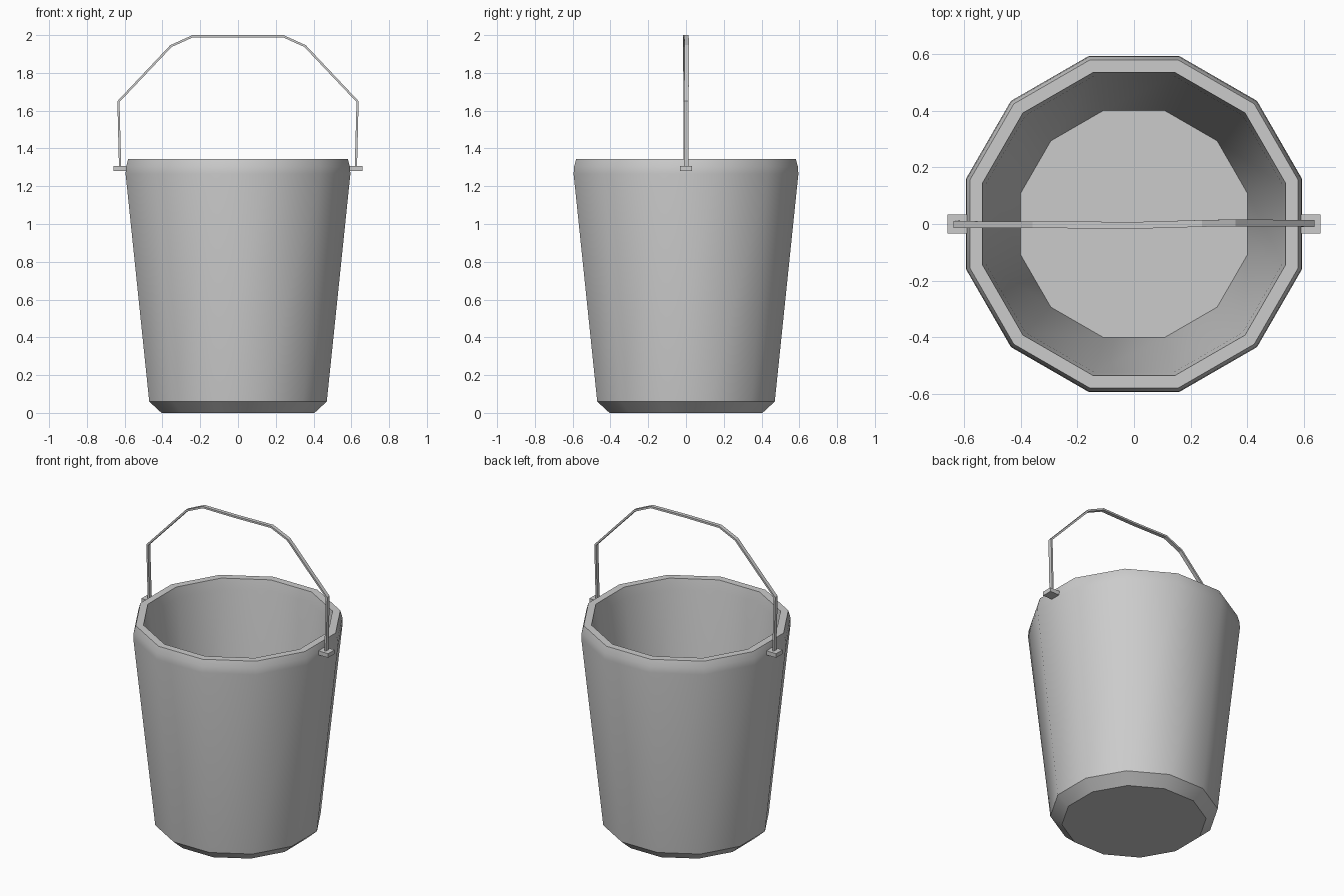
import bpy, bmesh
from math import cos, sin, radians
from mathutils import Vector

if "Cube" in bpy.data.objects:
    bpy.data.objects.remove(bpy.data.objects["Cube"])


def finish(name, bm, smooth=None):
    bmesh.ops.recalc_face_normals(bm, faces=bm.faces[:])
    mesh = bpy.data.meshes.new(name)
    bm.to_mesh(mesh)
    bm.free()
    obj = bpy.data.objects.new(name, mesh)
    bpy.context.collection.objects.link(obj)
    if smooth:
        bpy.ops.object.select_all(action='DESELECT')
        obj.select_set(True)
        bpy.context.view_layer.objects.active = obj
        bpy.ops.object.shade_smooth_by_angle(angle=radians(smooth))
    return obj


def loft(bm, rings):
    """Join vertex rings of equal size and cap both ends."""
    rings = [[bm.verts.new(p) for p in ring] for ring in rings]
    n = len(rings[0])
    for a, b in zip(rings, rings[1:]):
        for i in range(n):
            j = (i + 1) % n
            bm.faces.new((a[i], a[j], b[j], b[i]))
    bm.faces.new(rings[0])
    bm.faces.new(rings[-1])


# Bucket: 12-sided shell, profile runs up the outside and down the inside.
# Half-widths are measured across the flats.
profile = [(0.405, 0), (0.47, 0.06), (0.595, 1.265), (0.592, 1.305), (0.581, 1.345),
           (0.537, 1.345), (0.525, 1.28), (0.402, 0.06)]
bm = bmesh.new()
loft(bm, [[(h / cos(radians(15)) * cos(radians(15 + 30 * k)),
            h / cos(radians(15)) * sin(radians(15 + 30 * k)), z) for k in range(12)]
          for h, z in profile])
finish("bucket", bm, 35)

# Handle: thin bent strap swept along an angular path
path = [Vector(p) for p in [(-0.624, 0, 1.295), (-0.633, -0.002, 1.648), (-0.355, -0.003, 1.942),
                            (-0.24, -0.003, 1.994), (0, -0.005, 1.994), (0.24, 0.002, 1.994),
                            (0.355, 0.004, 1.942), (0.633, 0.002, 1.648), (0.624, 0.001, 1.295)]]
rings = []
for i, p in enumerate(path):
    d_in = (p - path[max(i - 1, 0)]).normalized()
    d_out = (path[min(i + 1, len(path) - 1)] - p).normalized()
    t = (d_in + d_out).normalized()
    n = Vector((-t.z, 0, t.x)) * 0.006
    w = Vector((0, 0.012, 0))
    rings.append([p + n + w, p + n - w, p - n - w, p - n + w])
bm = bmesh.new()
loft(bm, rings)
finish("handle", bm)

# Brackets: small lugs holding the handle ends
for side, label in ((-1, "left"), (1, "right")):
    bm = bmesh.new()
    bmesh.ops.create_cube(bm, size=1)
    for v in bm.verts:
        v.co = (side * 0.622 + v.co.x * 0.076, v.co.y * 0.066, 1.293 + v.co.z * 0.026)
    finish(label + "_bracket", bm)
